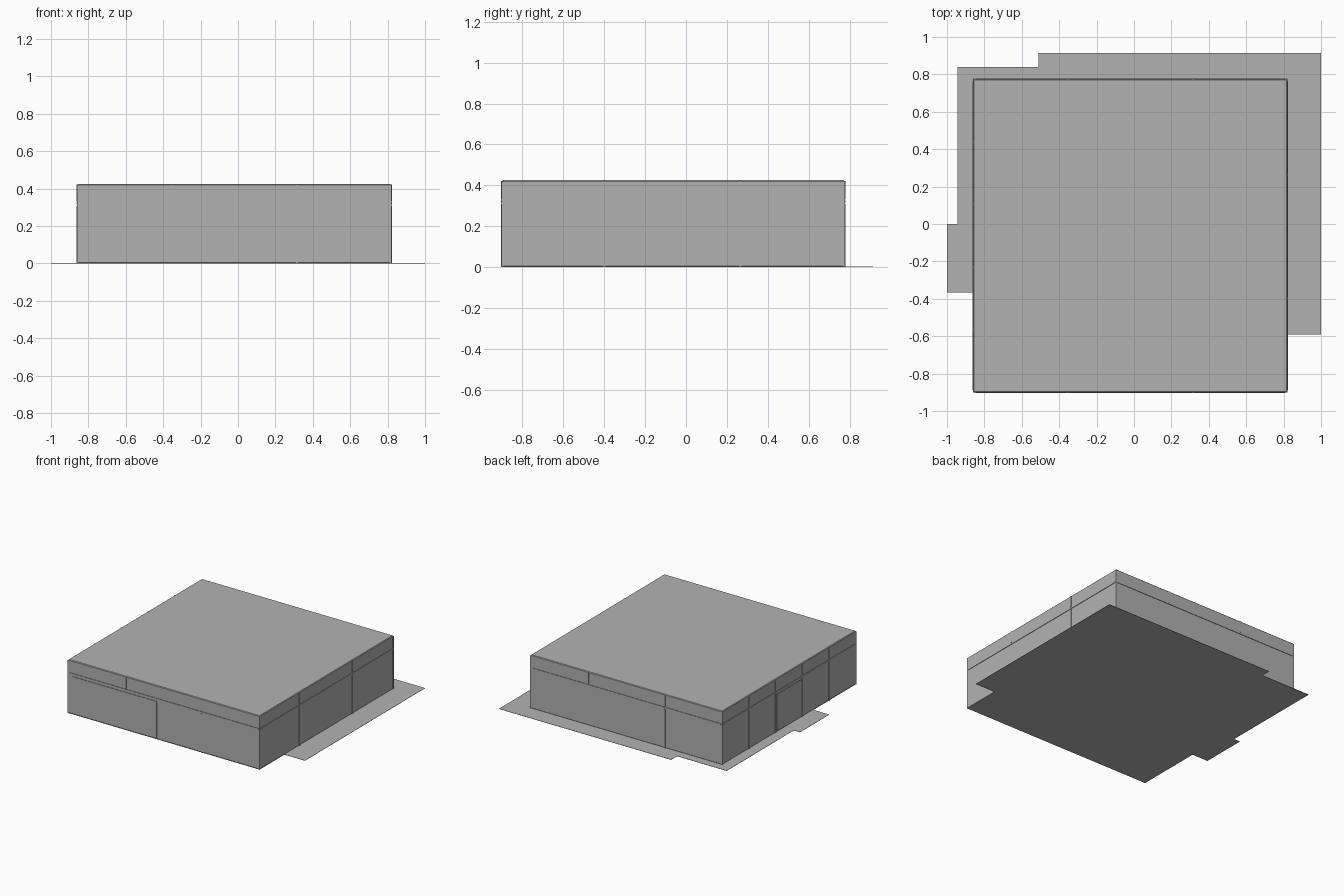
import bpy
import bmesh

default = bpy.data.objects.get("Cube")
if default:
    bpy.data.objects.remove(default, do_unlink=True)

# One plain grey for everything
grey = bpy.data.materials.new("plain_grey")
grey.use_nodes = True
colour = (0.448, 0.448, 0.448, 1)
grey.diffuse_color = colour
grey.node_tree.nodes["Principled BSDF"].inputs["Base Color"].default_value = colour

X0, X1, Y0, Y1 = -0.86, 0.82, -0.90, 0.775
TOP, RAIL = 0.425, 0.32
PROUD = 0.004


def finish(name, bm):
    bmesh.ops.recalc_face_normals(bm, faces=bm.faces)
    mesh = bpy.data.meshes.new(name)
    bm.to_mesh(mesh)
    bm.free()
    mesh.materials.append(grey)
    obj = bpy.data.objects.new(name, mesh)
    bpy.context.collection.objects.link(obj)
    return obj


def box(name, x0, x1, y0, y1, z0, z1):
    bm = bmesh.new()
    bmesh.ops.create_cube(bm, size=1)
    for v in bm.verts:
        v.co.x = x0 if v.co.x < 0 else x1
        v.co.y = y0 if v.co.y < 0 else y1
        v.co.z = z0 if v.co.z < 0 else z1
    return finish(name, bm)


# Hall with a small bevel around the roof and corners
hall = box("hall", X0, X1, Y0, Y1, 0, TOP)
bevel = hall.modifiers.new("edge_bevel", "BEVEL")
bevel.width = 0.005
bevel.segments = 1


def wall_plate(name, side, a, b, z0, z1):
    """Thin plate on one wall, running from a to b along that wall."""
    if side in ("front", "back"):
        y = Y0 if side == "front" else Y1
        return box(name, a, b, y - PROUD, y + PROUD, z0, z1)
    x = X0 if side == "left_end" else X1
    return box(name, x - PROUD, x + PROUD, a, b, z0, z1)


# Wall posts, in a lower and an upper length either side of the rail
posts = {
    "front": (0.315,),
    "back": (-0.355,),
    "right_end": (-0.40, 0.265),
    "left_end": (-0.565, -0.23, 0.105, 0.44),
}
for side, places in posts.items():
    for p in places:
        wall_plate(side + "_lower_post", side, p - 0.006, p + 0.006, 0, RAIL - 0.012)
        wall_plate(side + "_upper_post", side, p - 0.006, p + 0.006, RAIL + 0.012, TOP - 0.004)

# Short posts above the two wide bays
wall_plate("front_short_post", "front", -0.361, -0.349, RAIL + 0.012, TOP - 0.004)
wall_plate("back_short_post", "back", 0.309, 0.321, RAIL + 0.012, TOP - 0.004)

# Corner posts
for x in (X0, X1):
    for y in (Y0, Y1):
        ix = 0.008 if x < 0 else -0.008
        iy = 0.008 if y < 0 else -0.008
        xs = sorted((x - ix / 4, x + ix))
        ys = sorted((y - iy / 4, y + iy))
        box("corner_post", xs[0], xs[1], ys[0], ys[1], 0, TOP - 0.006)

# Rail around all four walls
for side in posts:
    lo, hi = (X0, X1) if side in ("front", "back") else (Y0, Y1)
    wall_plate(side + "_rail", side, lo + 0.012, hi - 0.012, RAIL - 0.005, RAIL + 0.005)

# Wide front panel and the end door
wall_plate("front_panel", "front", -0.82, -0.08, 0.01, 0.30)
wall_plate("end_door", "left_end", -0.22, 0.095, 0.01, 0.30)

# Stepped paving sheet under the hall
outline = [
    (-1, -0.365), (X0, -0.365), (X0, Y0), (X1, Y0), (X1, -0.59), (1, -0.59),
    (1, 0.915), (-0.51, 0.915), (-0.51, 0.84), (-0.945, 0.84), (-0.945, 0), (-1, 0),
]
bm = bmesh.new()
sheet = bm.faces.new([bm.verts.new((x, y, 0)) for x, y in outline])
up = bmesh.ops.extrude_face_region(bm, geom=[sheet])["geom"]
for item in up:
    if isinstance(item, bmesh.types.BMVert):
        item.co.z = 0.002
finish("paving", bm)
